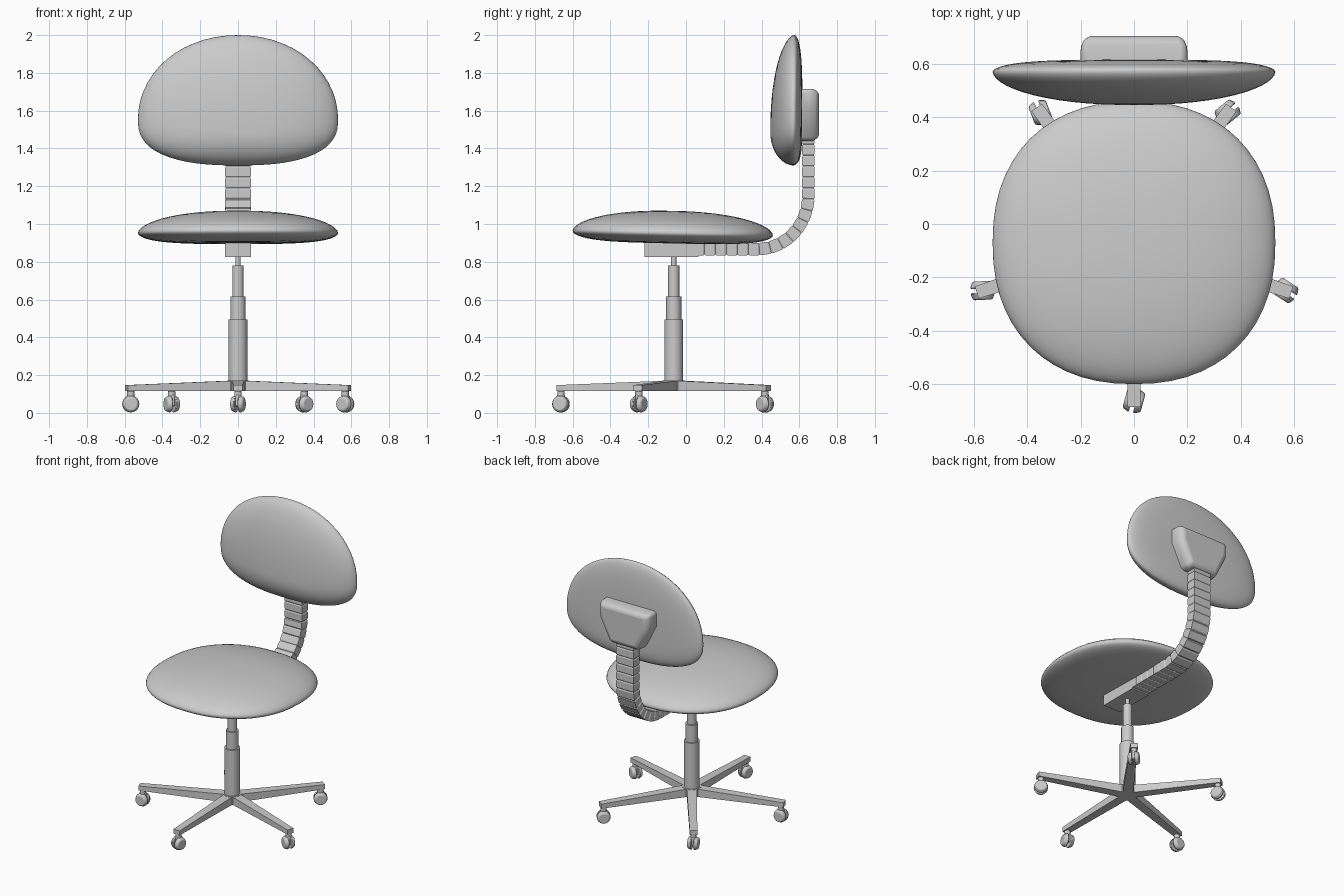
import bpy, bmesh, math
from mathutils import Matrix, Vector

if "Cube" in bpy.data.objects:
    bpy.data.objects.remove(bpy.data.objects["Cube"])

CY = -0.065  # y of the column axis


def finish(name, bm, smooth=35, bevel=0.0, segments=2):
    bmesh.ops.recalc_face_normals(bm, faces=bm.faces)
    me = bpy.data.meshes.new(name)
    bm.to_mesh(me)
    bm.free()
    ob = bpy.data.objects.new(name, me)
    bpy.context.collection.objects.link(ob)
    bpy.context.view_layer.objects.active = ob
    for o in bpy.context.selected_objects:
        o.select_set(False)
    ob.select_set(True)
    if smooth:
        bpy.ops.object.shade_smooth_by_angle(angle=math.radians(smooth))
    if bevel:
        m = ob.modifiers.new("Bevel", 'BEVEL')
        m.width, m.segments, m.limit_method = bevel, segments, 'ANGLE'
    return ob


def loft(bm, rings):
    """Skin closed rings of points and cap both ends."""
    vs = [[bm.verts.new(p) for p in r] for r in rings]
    n = len(vs[0])
    for a, b in zip(vs, vs[1:]):
        for i in range(n):
            bm.faces.new((a[i], a[(i + 1) % n], b[(i + 1) % n], b[i]))
    bm.faces.new(vs[0])
    bm.faces.new(vs[-1])


def box(bm, x, y, z):
    loft(bm, [[(x[0], y[0], h), (x[1], y[0], h), (x[1], y[1], h), (x[0], y[1], h)] for h in z])


def cyl(bm, r, z0, z1, x=0, y=CY, n=24):
    bmesh.ops.create_cone(bm, cap_ends=True, segments=n, radius1=r, radius2=r, depth=z1 - z0,
                          matrix=Matrix.Translation((x, y, (z0 + z1) / 2)))


def spow(v, e):
    return math.copysign(abs(v) ** e, v)


def cushion(name, outline, place, top, bottom, n=56, k=14):
    """Domed pad: outline(angle)->(u,v); place(u,v,h,r)->point."""
    rings = []
    for j in range(1, 2 * k):
        t = math.pi * j / (2 * k)
        r = math.sin(t)
        if j < k:
            h = top * (1 - r ** 2.2) ** 0.55
        else:
            h = -bottom * max(0, 1 - r ** 4) ** 0.5
        ring = []
        for i in range(n):
            u, v = outline(2 * math.pi * i / n)
            ring.append(place(u * r, v * r, h, r))
        rings.append(ring)
    bm = bmesh.new()
    loft(bm, rings)
    return finish(name, bm, 60)


# Seat and backrest cushions
def seat_outline(a):
    e = 2 / 2.25
    return 0.53 * spow(math.cos(a), e), 0.53 * spow(math.sin(a), e)


def back_outline(a):
    e, h = (2 / 2.05, 0.45) if math.sin(a) > 0 else (2 / 2.5, 0.24)
    return 0.53 * spow(math.cos(a), e), h * spow(math.sin(a), e)


cushion("seat", seat_outline,
        lambda u, v, h, r: (u, v - 0.07, 0.952 - 0.022 * v + h), 0.118, 0.055)
cushion("backrest", back_outline,
        lambda u, v, h, r: (u, 0.57 - h + 0.01 * v, 1.55 + v - 0.05 * (1 - r)), 0.124, 0.045)

# Backrest bracket
half = [(0.2, 1.715), (0.2, 1.61), (0.115, 1.44)]
shape = half + [(-x, z) for x, z in reversed(half)]
bm = bmesh.new()
loft(bm, [[(x * s, y, 1.59 + (z - 1.59) * s) for x, z in shape]
          for y, s in ((0.59, 1), (0.67, 1), (0.705, 0.88))])
finish("back_bracket", bm, 40, 0.02, 3)

# Ribbed support arm: straight, quarter curve, straight
path = [Vector((0, 0.04, 0.867)), Vector((0, 0.38, 0.867))]
for i in range(1, 25):
    a = math.pi / 2 * i / 24
    path.append(Vector((0, 0.38 + 0.268 * math.sin(a), 1.15 - 0.283 * math.cos(a))))
path.append(Vector((0, 0.648, 1.48)))
lens = [(b - a).length for a, b in zip(path, path[1:])]
total = sum(lens)


def along(d):
    for a, b, l in zip(path, path[1:], lens):
        if d <= l or b is path[-1]:
            return a + (b - a) * (d / l), (b - a).normalized()
        d -= l


bm = bmesh.new()
rings, ribs = [], 19
for s in range(ribs):
    for t, k in ((0.0, 0.87), (0.12, 1.0), (0.88, 1.0)):
        p, d = along(total * (s + t) / ribs)
        side = Vector((0, -d.z, d.y)) * 0.033 * k
        w = Vector((0.068 * (0.5 + 0.5 * k), 0, 0))
        rings.append([p + w + side, p - w + side, p - w - side, p + w - side])
loft(bm, rings)
finish("ribbed_arm", bm, 0)

# Mount below the seat
bm = bmesh.new()
box(bm, (-0.068, 0.068), (-0.22, 0.065), (0.825, 0.91))
finish("seat_mount", bm, 0)

# Telescopic column
for name, r, z0, z1 in (("column_lower", 0.05, 0.12, 0.495), ("column_middle", 0.04, 0.48, 0.617),
                        ("column_upper", 0.03, 0.6, 0.78), ("column_rod", 0.014, 0.77, 0.85)):
    bm = bmesh.new()
    cyl(bm, r, z0, z1)
    finish(name, bm)

# Five-legged base with hub
bm = bmesh.new()
cyl(bm, 0.062, 0.115, 0.172, n=10)
finish("base_hub", bm, 0)
for i in range(5):
    ang = math.radians(-90 + 72 * i)
    bm = bmesh.new()
    loft(bm, [[(r, -w, 0.115), (r, w, 0.115), (r, w, h), (r, -w, h)]
              for r, w, h in ((0.0, 0.034, 0.172), (0.62, 0.024, 0.147))])
    leg = finish("base_leg_%d" % (i + 1), bm, 0)
    leg.matrix_world = Matrix.Translation((0, CY, 0)) @ Matrix.Rotation(ang, 4, 'Z')

    # Twin-wheel caster, swivelled slightly from the leg
    bm = bmesh.new()
    cyl(bm, 0.02, 0.08, 0.118, y=0, n=12)
    box(bm, (-0.022, 0.022), (-0.011, 0.011), (0.035, 0.095))
    for s in (-1, 1):
        bmesh.ops.create_cone(
            bm, cap_ends=True, segments=20, radius1=0.047, radius2=0.036, depth=0.027,
            matrix=Matrix.Translation((0, s * 0.0215, 0.047)) @ Matrix.Rotation(-s * math.pi / 2, 4, 'X'))
    caster = finish("caster_%d" % (i + 1), bm, 40, 0.006)
    caster.matrix_world = (Matrix.Translation((0.597 * math.cos(ang), CY + 0.597 * math.sin(ang), 0))
                           @ Matrix.Rotation(ang - math.radians(15), 4, 'Z'))
